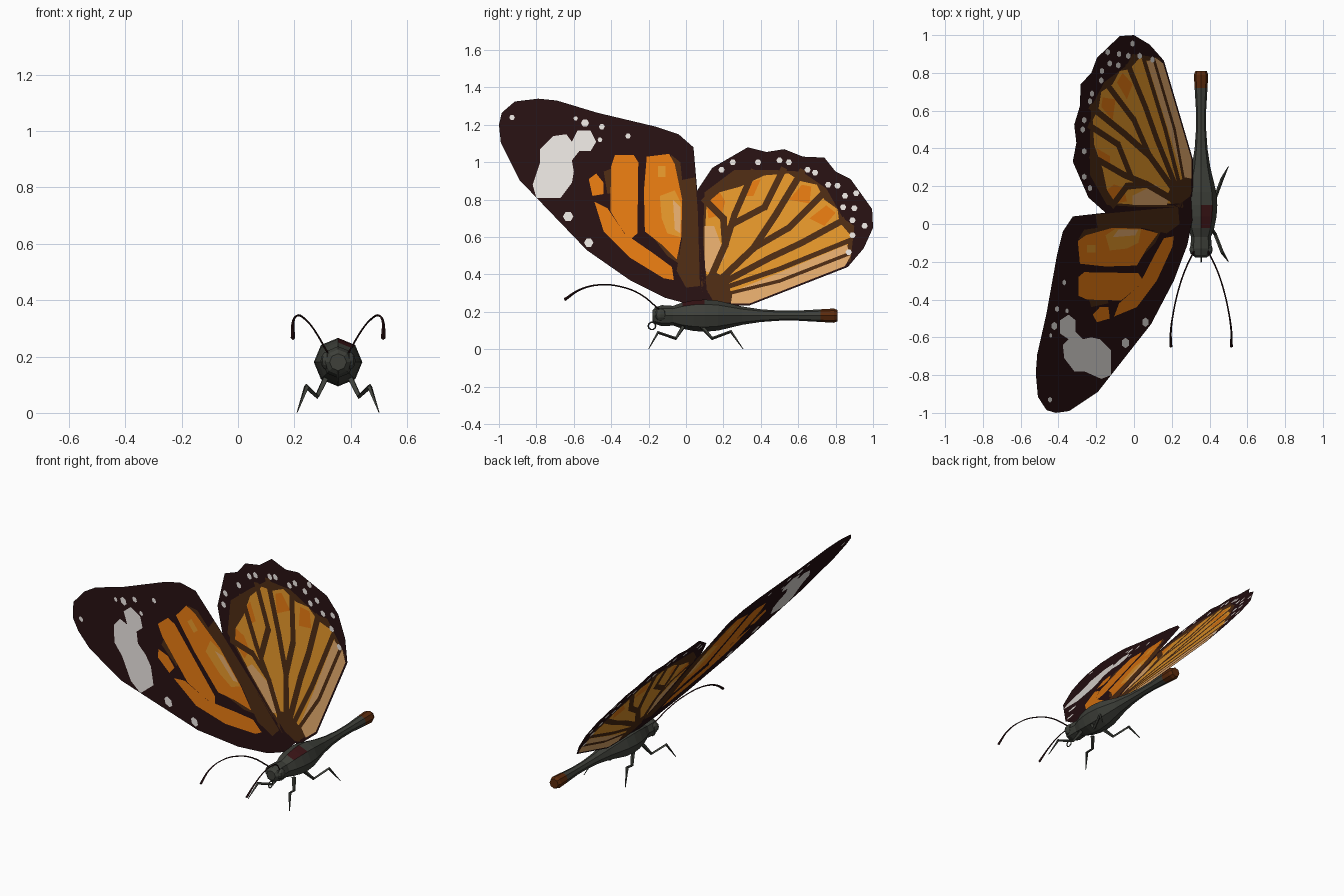
import bpy, bmesh, math
from mathutils import Vector, Matrix
from mathutils.geometry import delaunay_2d_cdt

if "Cube" in bpy.data.objects:
    bpy.data.objects.remove(bpy.data.objects["Cube"])

CX, CZ = 0.355, 0.18          # body axis


def material(name, r, g, b):
    m = bpy.data.materials.new(name)
    m.diffuse_color = [((c / 255 + 0.055) / 1.055) ** 2.4 for c in (r, g, b)] + [1]
    m.use_nodes = True
    m.node_tree.nodes["Principled BSDF"].inputs["Base Color"].default_value = m.diffuse_color
    return m


BLACK, BROWN, ORANGE, AMBER, TAN, WHITE = range(6)
wing_mats = [material("wing_black", 37, 15, 17), material("vein_brown", 74, 41, 18),
             material("orange", 221, 117, 16), material("amber", 222, 146, 40),
             material("tan", 222, 166, 105), material("spot_white", 224, 219, 215)]
grey = material("body_grey", 62, 64, 58)
rust = material("tail_rust", 92, 42, 12)
maroon = material("thorax_maroon", 58, 20, 22)


def mesh_object(name, bm, mats):
    me = bpy.data.meshes.new(name)
    bm.to_mesh(me)
    bm.free()
    for m in mats:
        me.materials.append(m)
    ob = bpy.data.objects.new(name, me)
    bpy.context.collection.objects.link(ob)
    return ob


def spot(y, z, r, n=6):
    return [(y + r * math.cos(i * math.tau / n), z + r * math.sin(i * math.tau / n)) for i in range(n)]


def stroke(points, w):
    """Polygons that widen each segment of a vein."""
    out = []
    for a, b in zip(points, points[1:]):
        a, b = Vector(a), Vector(b)
        d = (b - a).normalized()
        n = Vector((-d.y, d.x)) * w / 2
        a, b = a - d * w / 3, b + d * w / 3
        out.append([tuple(p) for p in (a - n, b - n, b + n, a + n)])
    return out


def wing(name, outline, layers):
    """Flat sheet cut along every patch; later patches paint over earlier ones."""
    polys = [(BLACK, outline)] + layers
    verts, faces = [], []
    for _, p in polys:
        area = sum(a[0] * b[1] - b[0] * a[1] for a, b in zip(p, p[1:] + p[:1]))
        p = p if area > 0 else p[::-1]
        faces.append(list(range(len(verts), len(verts) + len(p))))
        verts += [Vector(q) for q in p]
    vs, _, fs, _, _, origin = delaunay_2d_cdt(verts, [], faces, 1, 1e-5)
    bm = bmesh.new()
    bv = [bm.verts.new(((0.65 - z) / 1.327, y, z)) for y, z in vs]
    for f, src in zip(fs, origin):
        if 0 in src:
            bm.faces.new([bv[i] for i in f]).material_index = polys[max(src)][0]
    bmesh.ops.delete(bm, geom=[v for v in bm.verts if not v.link_faces], context='VERTS')
    return mesh_object(name, bm, wing_mats)


# Forewing
fore_outline = [(-1, 1.2), (-.985, 1.265), (-.915, 1.325), (-.79, 1.34), (-.69, 1.33), (-.475, 1.265),
                (-.16, 1.19), (-.04, 1.15), (.04, 1.08), (.06, .85), (.10, .48), (.11, .32), (.15, .25),
                (.02, .24), (-.11, .275), (-.30, .37), (-.53, .53), (-.775, .785), (-.89, .905), (-.99, 1.105)]
fore_brown = [[(-.05, .90), (.05, .92), (.08, .5), (.09, .34), (0, .33), (-.05, .42), (-.02, .6)],
              [(-.44, .95), (-.39, .97), (-.38, .84), (-.42, .83)],
              [(-.20, .63), (-.03, .62), (-.04, .46), (-.10, .50)],
              [(-.08, 1.04), (-.03, 1.0), (-.02, .9), (-.06, .9)]]
fore_orange = [[(-.38, 1.04), (-.28, 1.04), (-.255, 1.0), (-.26, .62), (-.30, .585), (-.35, .65),
                (-.405, .74), (-.40, .98)],
               [(-.21, 1.03), (-.09, 1.045), (-.06, .99), (-.02, .80), (-.025, .60), (-.05, .48),
                (-.13, .56), (-.22, .63), (-.225, .85)],
               [(-.49, .79), (-.42, .755), (-.33, .62), (-.17, .51), (-.075, .44), (-.065, .37),
                (-.12, .38), (-.30, .49), (-.44, .63)],
               [(-.52, .91), (-.48, .94), (-.44, .89), (-.44, .83), (-.50, .82)]]
fore_amber = [[(-.14, .82), (-.06, .85), (-.025, .78), (-.03, .6), (-.10, .62), (-.13, .70)],
              [(-.15, .98), (-.11, .98), (-.11, .92), (-.15, .92)]]
fore_tan = [[(-.07, .80), (-.03, .76), (-.03, .62), (-.06, .64)]]
fore_white = [[(-.71, 1.14), (-.64, 1.15), (-.61, 1.11), (-.58, 1.17), (-.51, 1.17), (-.48, 1.11),
               (-.51, 1.06), (-.57, 1.06), (-.61, 1.01), (-.60, .95), (-.61, .89), (-.67, .81),
               (-.80, .81), (-.82, .88), (-.78, 1.0), (-.78, 1.07)]]
fore_dots = [(-.93, 1.24, .015), (-.54, 1.21, .022), (-.45, 1.19, .016), (-.31, 1.14, .015),
             (-.46, 1.12, .013), (-.63, .71, .028), (-.52, .57, .025), (-.59, 1.235, .012)]
fore_white += [spot(*d) for d in fore_dots]
wing("forewing", fore_outline,
     [(c, p) for c, ps in ((BROWN, fore_brown), (ORANGE, fore_orange), (AMBER, fore_amber),
                           (TAN, fore_tan), (WHITE, fore_white)) for p in ps])

# Hindwing
hind_outline = [(.06, .85), (.14, .97), (.33, 1.08), (.43, 1.055), (.525, 1.07), (.625, 1.03), (.74, 1.025),
                (.80, .95), (.88, .91), (.995, .75), (1, .65), (.95, .54), (.865, .44), (.34, .235),
                (.155, .235), (.075, .32)]
hind_brown = [[(.10, .84), (.26, .96), (.45, .96), (.62, .95), (.75, .86), (.84, .70), (.90, .66),
               (.88, .47), (.33, .25), (.16, .25), (.09, .34), (.09, .6)]]
hind_amber = [[(.11, .78), (.18, .84), (.29, .87), (.42, .93), (.55, .94), (.61, .90), (.70, .88),
               (.74, .80), (.81, .75), (.82, .68), (.88, .61), (.86, .54), (.80, .48), (.30, .29),
               (.16, .31), (.11, .36), (.10, .6)]]
hind_orange = [[(.11, .78), (.18, .84), (.21, .79), (.19, .72), (.12, .70)],
               [(.30, .82), (.36, .90), (.40, .91), (.36, .82)],
               [(.55, .80), (.62, .88), (.67, .87), (.66, .78)],
               [(.66, .70), (.75, .77), (.80, .73), (.74, .66)]]
hind_tan = [[(.10, .42), (.10, .66), (.15, .66), (.21, .5), (.15, .40)],
            [(.24, .245), (.34, .245), (.85, .445), (.88, .50), (.86, .56), (.5, .41), (.25, .31)]]
veins = [[(.10, .31), (.21, .56), (.20, .70), (.10, .80)],
         [(.21, .56), (.26, .72), (.36, .95)],
         [(.25, .67), (.42, .76), (.52, .96)],
         [(.15, .34), (.36, .54), (.48, .72), (.62, .95)],
         [(.36, .54), (.55, .65), (.74, .84)],
         [(.15, .33), (.45, .49), (.62, .57), (.84, .69)],
         [(.15, .31), (.5, .43), (.87, .58)],
         [(.15, .28), (.5, .365), (.87, .51)]]
vein_widths = [.036, .034, .034, .036, .034, .034, .026, .018]
hind_veins = [q for v, w in zip(veins, vein_widths) for q in stroke(v, w)]
hind_veins.append([(.08, .36), (.14, .42), (.22, .38), (.24, .30), (.18, .245), (.09, .28)])
hind_dots = [(.19, .96), (.25, 1.0), (.385, 1.0), (.5, 1.01), (.55, 1.0), (.65, .96), (.69, .945), (.76, .88),
             (.81, .875), (.84, .76), (.9, .755), (.89, .69), (.955, .66), (.89, .61), (.87, .52),
             (.91, .835), (.85, .82)]
hind_white = [spot(y, z, .017) for y, z in hind_dots]
wing("hindwing", hind_outline,
     [(c, p) for c, ps in ((BROWN, hind_brown), (AMBER, hind_amber), (ORANGE, hind_orange), (TAN, hind_tan),
                           (BROWN, hind_veins), (WHITE, hind_white)) for p in ps])

# Body: eight-sided lathe along y, rust tail and a maroon plate on the thorax
profile = [(-.178, .03), (-.165, .045), (-.13, .056), (-.085, .054), (-.07, .052), (-.02, .07), (.04, .082),
           (.10, .086), (.17, .08), (.23, .066), (.30, .049), (.40, .034), (.50, .027), (.60, .027),
           (.72, .034), (.79, .038), (.81, .03)]
bm = bmesh.new()
rings = [[bm.verts.new((CX + r * math.cos(k * math.tau / 8), y, CZ + r * math.sin(k * math.tau / 8)))
          for k in range(8)] for y, r in profile]
for a, b in zip(rings, rings[1:]):
    for k in range(8):
        j = (k + 1) % 8
        f = bm.faces.new((a[k], b[k], b[j], a[j]))
        c = f.calc_center_median()
        f.material_index = 1 if c.y > .72 else 2 if k == 1 and -.03 < c.y < .10 else 0
bm.faces.new(rings[0])
bm.faces.new(rings[-1][::-1]).material_index = 1
bmesh.ops.recalc_face_normals(bm, faces=bm.faces[:])
mesh_object("body", bm, [grey, rust, maroon])

# Eyes
bm = bmesh.new()
for s in (-1, 1):
    bmesh.ops.create_uvsphere(bm, u_segments=8, v_segments=6, radius=1,
                              matrix=Matrix.Translation((CX + s * .04, -.135, CZ + .005))
                              @ Matrix.Diagonal((.022, .032, .032, 1)))
mesh_object("eyes", bm, [grey])


def tube(name, pts, radii, mat, smooth=False, cyclic=False):
    cu = bpy.data.curves.new(name, 'CURVE')
    cu.dimensions, cu.bevel_depth, cu.bevel_resolution = '3D', 1, 0
    cu.use_fill_caps, cu.resolution_u = True, 4
    sp = cu.splines.new('BEZIER' if smooth else 'POLY')
    points = sp.bezier_points if smooth else sp.points
    points.add(len(pts) - 1)
    for p, co, r in zip(points, pts, radii):
        p.co = co if smooth else (*co, 1)
        p.radius = r
        if smooth:
            p.handle_left_type = p.handle_right_type = 'AUTO'
    sp.use_cyclic_u = cyclic
    sp.use_smooth = False
    cu.materials.append(mat)
    ob = bpy.data.objects.new(name, cu)
    bpy.context.collection.objects.link(ob)
    bpy.ops.object.select_all(action='DESELECT')
    ob.select_set(True)
    bpy.context.view_layer.objects.active = ob
    bpy.ops.object.convert(target='MESH')


# Antennae and legs, mirrored about the body axis
antenna = [(.035, -.14, .21), (.085, -.245, .295), (.12, -.35, .335), (.145, -.46, .345),
           (.16, -.565, .32), (.16, -.65, .265)]
front_leg = [(.045, -.015, .12), (.075, -.055, .058), (.112, -.15, .09), (.145, -.20, .002)]
back_leg = [(.045, .085, .12), (.075, .14, .058), (.112, .24, .095), (.145, .305, .002)]
for side, s in (("left", -1), ("right", 1)):
    def place(path):
        return [(CX + s * x, y, z) for x, y, z in path]
    tube(side + "_antenna", place(antenna), [.004, .004, .004, .004, .005, .008], wing_mats[BLACK], smooth=True)
    tube(side + "_front_leg", place(front_leg), [.012, .009, .009, .002], grey)
    tube(side + "_back_leg", place(back_leg), [.012, .009, .009, .002], grey)

# Coiled proboscis under the head
coil = [(CX, -.182 + .02 * math.cos(a * math.tau / 10), .125 + .02 * math.sin(a * math.tau / 10))
        for a in range(10)]
tube("proboscis", coil, [.004] * 10, grey, cyclic=True)
